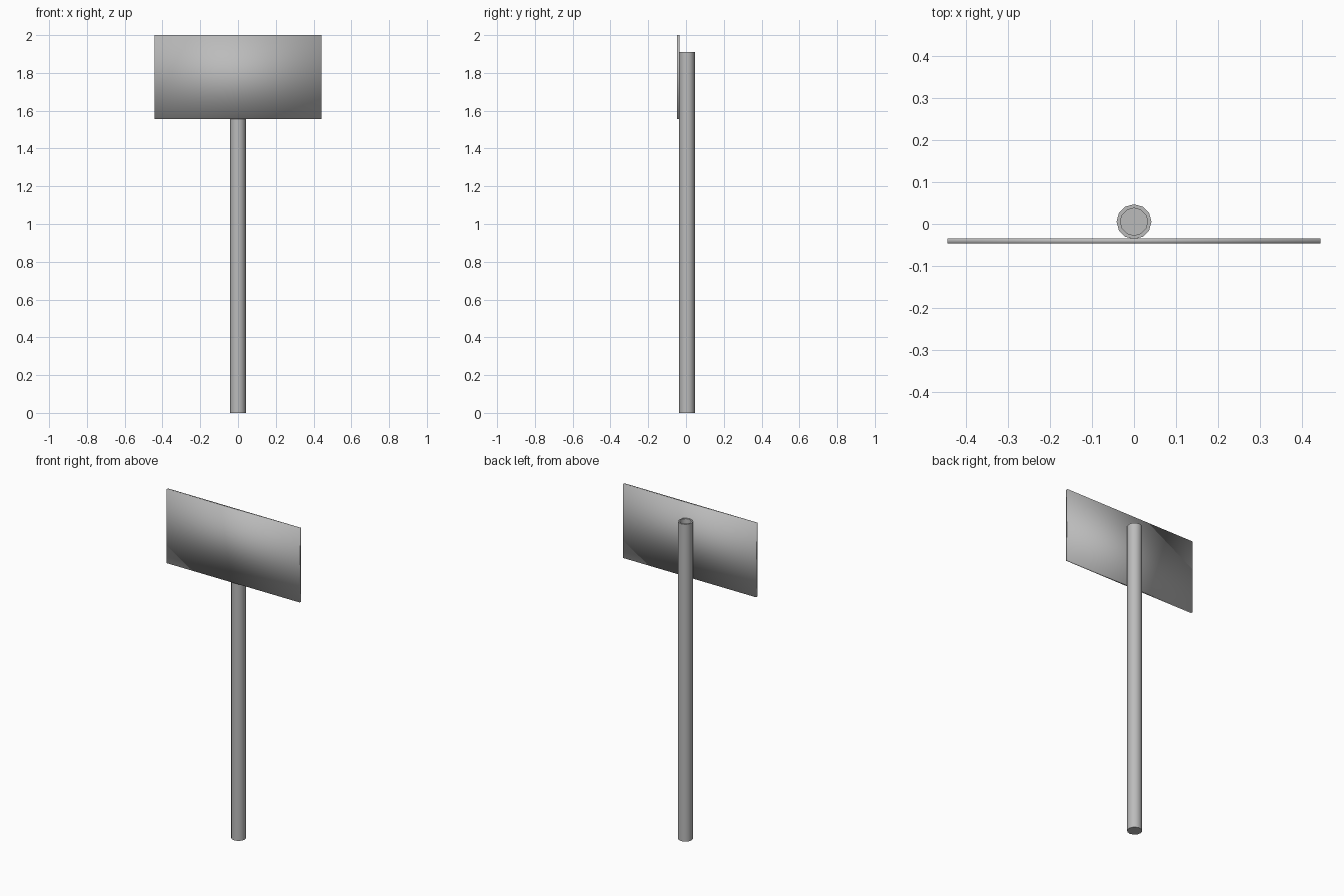
import bpy, bmesh, math
from mathutils import Matrix

cube = bpy.data.objects.get("Cube")
if cube:
    bpy.data.objects.remove(cube, do_unlink=True)

grey = bpy.data.materials.new("plain grey")
grey.use_nodes = True
colour = (0.5, 0.5, 0.5, 1)
grey.diffuse_color = colour
grey.node_tree.nodes["Principled BSDF"].inputs["Base Color"].default_value = colour


def add_object(name, bm):
    mesh = bpy.data.meshes.new(name)
    bmesh.ops.recalc_face_normals(bm, faces=bm.faces)
    bm.to_mesh(mesh)
    bm.free()
    mesh.materials.append(grey)
    obj = bpy.data.objects.new(name, mesh)
    bpy.context.collection.objects.link(obj)
    return obj


# Pole: twelve-sided tube with a recessed top
height, radius, centre_y = 1.91, 0.0415, 0.0055
bm = bmesh.new()
bmesh.ops.create_cone(bm, cap_ends=True, segments=12, radius1=radius,
                      radius2=radius, depth=height,
                      matrix=Matrix.Translation((0, centre_y, height / 2)))
top = max(bm.faces, key=lambda f: f.calc_center_median().z)
bmesh.ops.inset_region(bm, faces=[top], thickness=0.009)
hole = bmesh.ops.extrude_discrete_faces(bm, faces=[top])["faces"][0]
bmesh.ops.translate(bm, verts=hole.verts, vec=(0, 0, -0.05))
pole = add_object("pole", bm)
bpy.context.view_layer.objects.active = pole
pole.select_set(True)
bpy.ops.object.shade_smooth_by_angle(angle=math.radians(40))
pole.select_set(False)

# Sign panel: thin plate with soft shading across its corners
bm = bmesh.new()
bmesh.ops.create_cube(bm, size=1, matrix=Matrix.Translation((0, -0.0405, 1.7775))
                      @ Matrix.Diagonal((0.886, 0.012, 0.445, 1)))
panel = add_object("sign_panel", bm)
for face in panel.data.polygons:
    face.use_smooth = True
